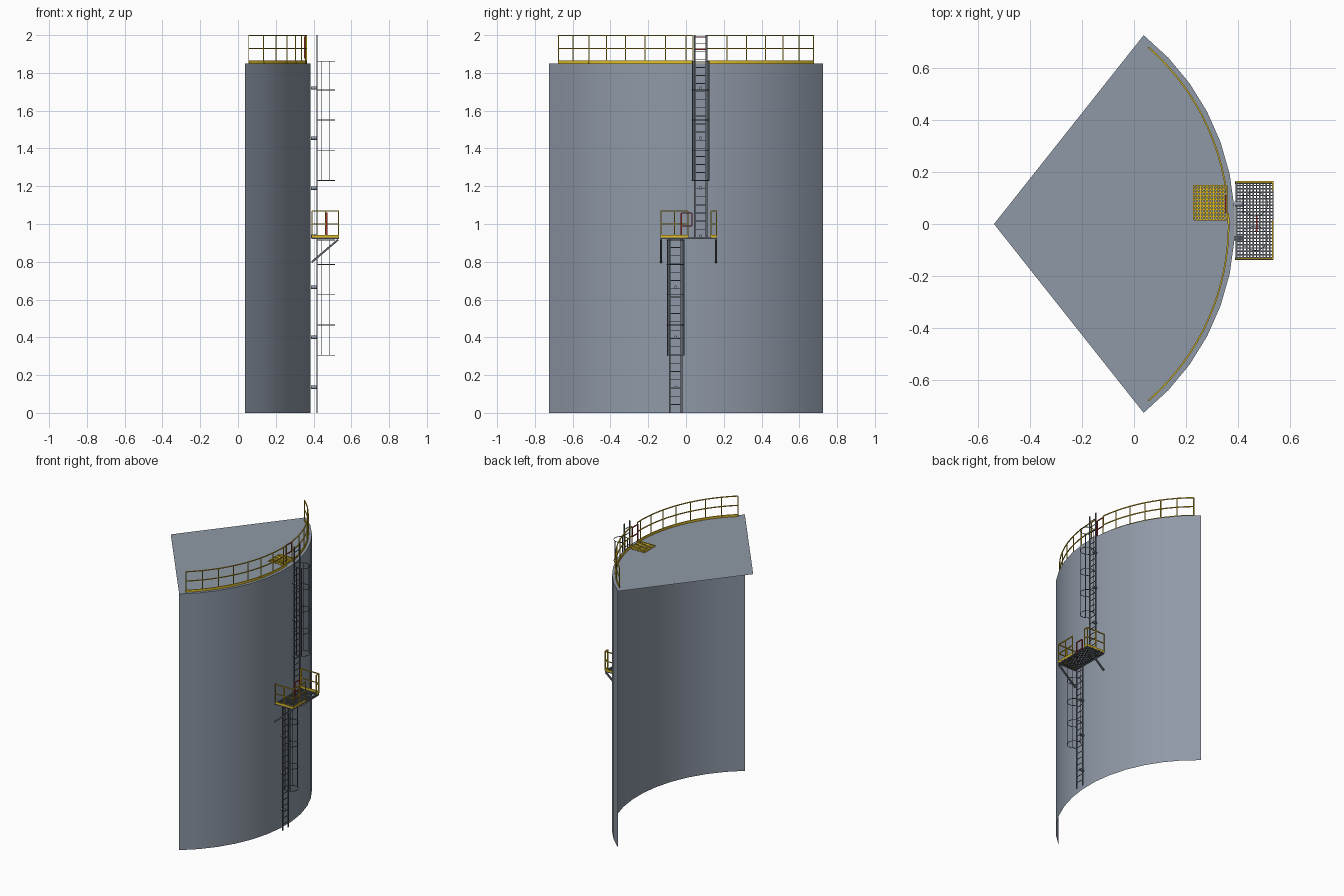
import bpy, bmesh, math
from mathutils import Vector, Matrix

if "Cube" in bpy.data.objects:
    bpy.data.objects.remove(bpy.data.objects["Cube"])

CX, R, HALF, TOP = -0.537, 0.924, math.radians(51.6), 1.85   # tank sector
DECK = 0.925                                                 # platform height


def material(name, rgb):
    m = bpy.data.materials.new(name)
    m.diffuse_color = (*rgb, 1)
    m.use_nodes = True
    m.node_tree.nodes["Principled BSDF"].inputs["Base Color"].default_value = m.diffuse_color
    return m


STEEL = material("steel_grey", (0.275, 0.318, 0.385))
DARK = material("dark_grey", (0.115, 0.13, 0.155))
YELLOW = material("safety_yellow", (0.75, 0.52, 0.02))
RED = material("gate_red", (0.4, 0.025, 0.025))


def finish(bm, name, mat, smooth=False):
    me = bpy.data.meshes.new(name)
    bm.to_mesh(me)
    bm.free()
    me.materials.append(mat)
    if smooth:
        me.shade_smooth()
    ob = bpy.data.objects.new(name, me)
    bpy.context.collection.objects.link(ob)
    return ob


def bar(bm, a, b, w=0.005, h=None):
    """Rectangular bar from a to b, w wide sideways and h high."""
    a, b = Vector(a), Vector(b)
    d = (b - a).normalized()
    side = d.cross(Vector((0, 0, 1)))
    side = side.normalized() if side.length > 1e-4 else Vector((0, 1, 0))
    up = side.cross(d)
    rot = Matrix((side, d, up)).transposed().to_4x4()
    size = Matrix.Diagonal((w, (b - a).length, h or w, 1))
    bmesh.ops.create_cube(bm, size=1, matrix=Matrix.Translation((a + b) / 2) @ rot @ size)


def path(bm, pts, w=0.005, h=None):
    for a, b in zip(pts, pts[1:]):
        bar(bm, a, b, w, h)


def arc(r, a0, a1, n, z, cx=CX, cy=0):
    return [Vector((cx + r * math.cos(a0 + (a1 - a0) * i / n),
                    cy + r * math.sin(a0 + (a1 - a0) * i / n), z)) for i in range(n + 1)]


# Tank shell: open curved sheet
bm = bmesh.new()
low = [bm.verts.new(p) for p in arc(R, -HALF, HALF, 13, 0)]
high = [bm.verts.new(p) for p in arc(R, -HALF, HALF, 13, TOP)]
for i in range(13):
    bm.faces.new((low[i], low[i + 1], high[i + 1], high[i]))
finish(bm, "tank_shell", STEEL, True)

# Roof: flat sector sheet
bm = bmesh.new()
bm.faces.new([bm.verts.new((CX, 0, TOP))] +
             [bm.verts.new(p) for p in arc(R, -HALF, HALF, 13, TOP)])
finish(bm, "tank_roof", STEEL)

# Roof railing with a gap at the ladder, plus toe plate
bm = bmesh.new()
RR, END = 0.9, math.radians(48.7)
GAP0, GAP1 = math.radians(2.4), math.radians(7.0)
for a0, a1, n in ((-END, GAP0, 14), (GAP1, END, 12)):
    for z in (1.93, 1.997):
        path(bm, arc(RR, a0, a1, n, z), 0.006)
    path(bm, arc(RR, a0, a1, n, TOP + 0.008), 0.006, 0.016)
for p in arc(RR, -END, END, 14, TOP) + arc(RR, GAP0, GAP1, 1, TOP)[:1]:
    bar(bm, p, p + Vector((0, 0, 0.147)), 0.005)
finish(bm, "roof_railing", YELLOW)


def grating(name, mat, x0, x1, y0, y1, z, step, w):
    bm = bmesh.new()
    nx, ny = round((x1 - x0) / step), round((y1 - y0) / step)
    for i in range(nx + 1):
        x = x0 + (x1 - x0) * i / nx
        bar(bm, (x, y0, z), (x, y1, z), w, 0.002)
    for j in range(ny + 1):
        y = y0 + (y1 - y0) * j / ny
        bar(bm, (x0, y, z), (x1, y, z), w, 0.0018)
    finish(bm, name, mat)


grating("roof_walk_grating", YELLOW, 0.23, 0.355, 0.017, 0.147, TOP + 0.007, 0.0125, 0.006)
grating("platform_grating", DARK, 0.394, 0.533, -0.13, 0.16, DECK, 0.0125, 0.005)

# Platform edge frame and diagonal braces
bm = bmesh.new()
X0, X1, Y0, Y1 = 0.392, 0.533, -0.133, 0.161
path(bm, [(X0, Y0, DECK), (X1, Y0, DECK), (X1, Y1, DECK), (X0, Y1, DECK), (X0, Y0, DECK)], 0.004, 0.008)
for y in (Y0, Y1 - 0.003):
    bar(bm, (0.39, y, 0.798), (0.53, y, 0.917), 0.01)
finish(bm, "platform_frame", DARK)

# Platform railings: two ends and two outer returns
bm = bmesh.new()
for a, b, posts in (((X0, Y0), (X1, Y0), 3), ((X0, Y1), (X1, Y1), 3),
                    ((X1, Y0), (X1, 0.01), 3), ((X1, 0.132), (X1, Y1), 2)):
    a, b = Vector((*a, 0)), Vector((*b, 0))
    for z, h in ((0.936, 0.014), (1.0, 0.005), (1.068, 0.006)):
        up = Vector((0, 0, z))
        bar(bm, a + up, b + up, 0.006, h)
    for i in range(posts):
        p = a.lerp(b, i / (posts - 1))
        bar(bm, p + Vector((0, 0, 0.93)), p + Vector((0, 0, 1.07)), 0.006)
finish(bm, "platform_railing", YELLOW)


# Red gates
def gate(name, x, y0, y1, z0, z1):
    bm = bmesh.new()
    path(bm, [(x, y0, z0), (x, y1, z0), (x, y1, z1), (x, y0, z1), (x, y0, z0)], 0.006)
    bar(bm, (x, y0, z0 - 0.05), (x, y0, z1), 0.007)
    finish(bm, name, RED)


gate("roof_gate", 0.352, 0.046, 0.108, 1.925, 1.99)
gate("platform_gate", 0.47, -0.025, 0.032, 0.99, 1.058)

# Ladders, cages and wall brackets
LX, HW, RC = 0.418, 0.031, 0.047


def ladder(tag, y, z0, z1, hoops, brackets):
    bm = bmesh.new()
    for s in (-1, 1):
        bar(bm, (LX, y + s * HW, z0), (LX, y + s * HW, z1), 0.009, 0.004)
    n = round((z1 - z0) / 0.043)
    for i in range(1, n):
        z = z0 + (z1 - z0) * i / n
        bar(bm, (LX, y - HW, z), (LX, y + HW, z), 0.003, 0.004)
    finish(bm, tag + "_ladder", DARK)

    bm = bmesh.new()
    side = math.radians(135)
    for z in hoops:
        ring = arc(RC, -side, side, 16, z, 0.465, y)
        path(bm, [Vector((LX, y - HW, z))] + ring + [Vector((LX, y + HW, z))], 0.002, 0.004)
    for deg in (-118, -67, 67, 118):
        t = math.radians(deg)
        px, py = 0.465 + RC * math.cos(t), y + RC * math.sin(t)
        bar(bm, (px, py, hoops[0]), (px, py, hoops[-1]), 0.006, 0.002)
    finish(bm, tag + "_ladder_cage", DARK)

    bm = bmesh.new()
    for z in brackets:
        m = Matrix.Translation((0.401, y, z)) @ Matrix.Rotation(math.pi / 2, 4, 'Y')
        bmesh.ops.create_cone(bm, cap_ends=True, segments=12, radius1=0.009,
                              radius2=0.009, depth=0.03, matrix=m)
    finish(bm, tag + "_ladder_brackets", STEEL)


ladder("lower", -0.055, 0.0, 0.92, [0.305, 0.465, 0.625, 0.785, 0.915], [0.135, 0.4, 0.665])
ladder("upper", 0.077, 0.93, 2.0, [1.23, 1.39, 1.55, 1.71, 1.862], [0.935, 1.19, 1.455, 1.72])
